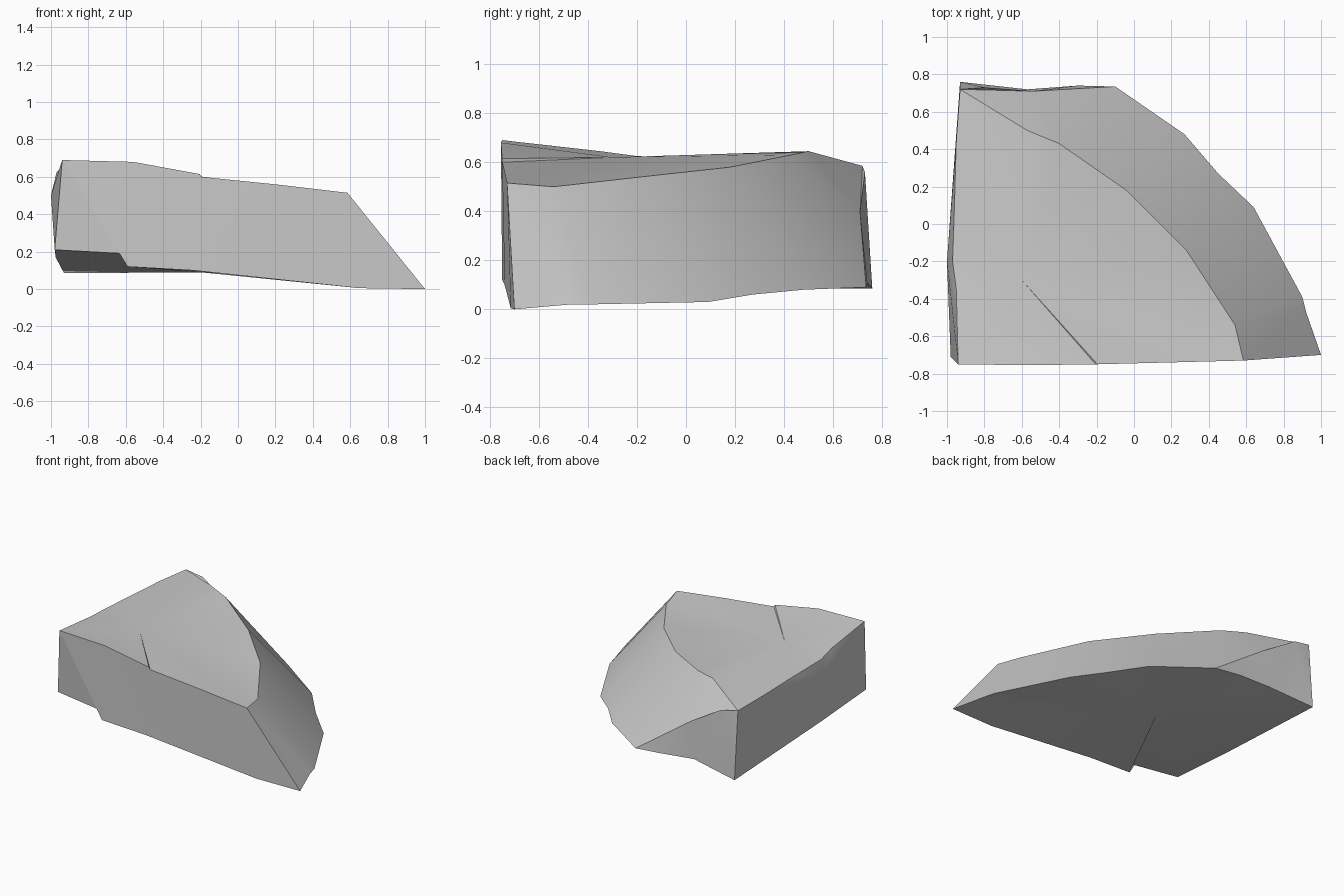
import bpy
import bmesh
import math
from mathutils import Vector

# Remove the default cube
default_cube = bpy.data.objects.get("Cube")
if default_cube:
    bpy.data.objects.remove(default_cube, do_unlink=True)

# Plain grey stone
stone = bpy.data.materials.new("grey_stone")
stone.use_nodes = True
grey = (0.6, 0.6, 0.6, 1.0)
stone.diffuse_color = grey
stone.node_tree.nodes["Principled BSDF"].inputs["Base Color"].default_value = grey


def points(*coords):
    return [Vector(c) for c in coords]


def add_triangle(mesh, corners):
    """Add one triangle, skipping it where two corners meet."""
    a, b, c = corners
    if (a - b).length > 1e-5 and (b - c).length > 1e-5 and (c - a).length > 1e-5:
        mesh.faces.new([mesh.verts.new(corner) for corner in corners])


def fan(mesh, centre, loop):
    """Close a loop with triangles around a centre point."""
    for index, start in enumerate(loop):
        add_triangle(mesh, (centre, start, loop[(index + 1) % len(loop)]))


def fractions(chain):
    """Distance travelled along a chain, as a share of its length."""
    travelled = [0.0]
    for start, end in zip(chain, chain[1:]):
        travelled.append(travelled[-1] + (end - start).length)
    return [distance / travelled[-1] for distance in travelled]


def strip(mesh, upper, lower):
    """Fill the wall between two chains of unequal point counts."""
    upper_share, lower_share = fractions(upper), fractions(lower)
    i = j = 0
    while i < len(upper) - 1 or j < len(lower) - 1:
        upper_left = i < len(upper) - 1
        lower_left = j < len(lower) - 1
        if upper_left and (not lower_left or upper_share[i + 1] <= lower_share[j + 1]):
            add_triangle(mesh, (upper[i], lower[j], upper[i + 1]))
            i += 1
        else:
            add_triangle(mesh, (upper[i], lower[j], lower[j + 1]))
            j += 1


# Front wall edges, running from -x to +x
front_top = points((-.94, -.75, .69), (-.56, -.755, .68), (-.205, -.75, .615),
                   (-.195, -.75, .6), (.2, -.74, .56), (.585, -.73, .515))
front_bottom = points((-.98, -.71, .21), (-.61, -.75, .19), (-.59, -.75, .12),
                      (-.24, -.74, .1), (.65, -.715, .005), (1, -.7, 0))

# Straight side edges, running from front to back
side_top = [front_top[0]] + points((-.95, -.35, .645), (-.97, -.2, .625),
                                   (-.96, .1, .615), (-.95, .45, .6), (-.93, .72, .585))
side_bottom = [front_bottom[0]] + points((-.975, -.2, .17), (-.93, .76, .085))

# Upper rim of the curved side
rim = [side_top[-1]] + points((-.57, .5, .645), (-.4, .43, .63), (-.04, .18, .58),
                              (.28, -.14, .545), (.54, -.54, .5)) + [front_top[-1]]

# Back wall tapering to a point
back_top = [side_top[-1]] + points((-.8, .73, .56), (-.54, .71, .4), (-.1, .735, .09))
back_bottom = [side_bottom[-1]] + points((-.57, .72, .13), (-.3, .74, .11)) + [back_top[-1]]

# Lower rim of the curved side
lower_rim = points((.27, .48, .08), (.45, .27, .06), (.64, .09, .03),
                   (.9, -.39, .02), (.92, -.47, .02)) + [front_bottom[-1]]

# Stitch the stone together
stone_mesh = bmesh.new()
strip(stone_mesh, front_top, front_bottom)
strip(stone_mesh, rim, back_top + lower_rim)
strip(stone_mesh, back_top, back_bottom)
fan(stone_mesh, Vector((-.6, -.3, .62)),
    front_top + rim[::-1][1:] + side_top[::-1][1:-1])
fan(stone_mesh, Vector((-1, -.2, .5)), side_top + side_bottom[::-1])
fan(stone_mesh, Vector((-.2, 0, .09)),
    front_bottom + lower_rim[::-1][1:] + back_bottom[::-1] + side_bottom[1:-1])
bmesh.ops.remove_doubles(stone_mesh, verts=stone_mesh.verts, dist=0.0005)
bmesh.ops.recalc_face_normals(stone_mesh, faces=stone_mesh.faces)

mesh_data = bpy.data.meshes.new("stone_wedge")
stone_mesh.to_mesh(mesh_data)
stone_mesh.free()
mesh_data.materials.append(stone)
stone_wedge = bpy.data.objects.new("stone_wedge", mesh_data)
bpy.context.collection.objects.link(stone_wedge)

# Smooth broad surfaces, crisp broken edges
bpy.ops.object.select_all(action="DESELECT")
stone_wedge.select_set(True)
bpy.context.view_layer.objects.active = stone_wedge
bpy.ops.object.shade_smooth_by_angle(angle=math.radians(30))
